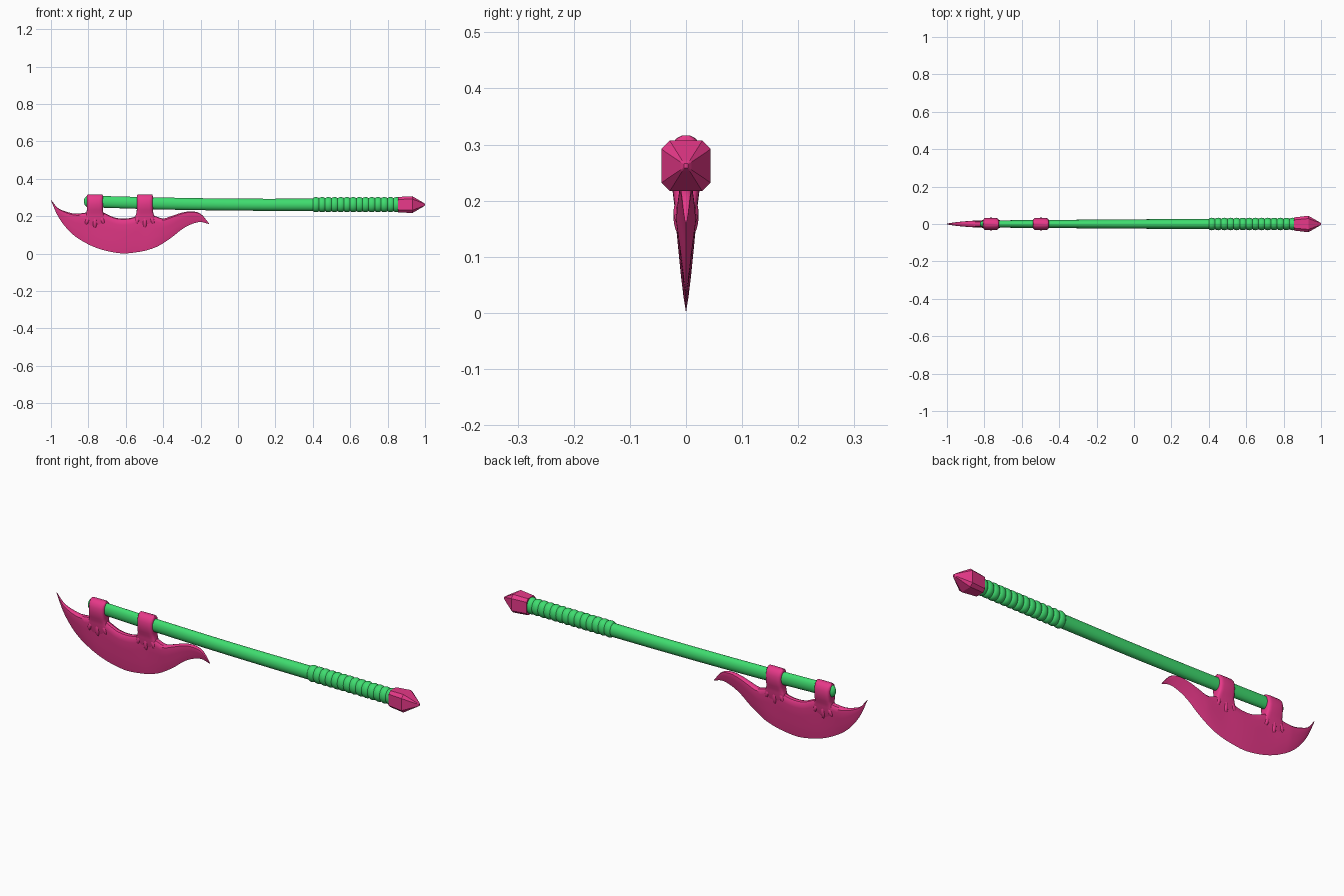
import bpy, bmesh, math
from mathutils import Vector

if "Cube" in bpy.data.objects:
    bpy.data.objects.remove(bpy.data.objects["Cube"])


def material(name, color):
    m = bpy.data.materials.new(name)
    m.diffuse_color = color
    m.use_nodes = True
    m.node_tree.nodes["Principled BSDF"].inputs["Base Color"].default_value = m.diffuse_color
    return m


PINK = material("pink_metal", (0.80, 0.04, 0.25, 1))
GREEN = material("green_wood", (0.05, 0.72, 0.16, 1))


def loft(bm, rings, cap=True):
    """Skin a series of closed rings with quads, capping both ends."""
    vs = [[bm.verts.new(p) for p in r] for r in rings]
    n = len(vs[0])
    for a, b in zip(vs, vs[1:]):
        for i in range(n):
            j = (i + 1) % n
            bm.faces.new((a[i], a[j], b[j], b[i]))
    if cap:
        bm.faces.new(vs[0][::-1])
        bm.faces.new(vs[-1])


def finish(name, bm, mat, angle):
    bmesh.ops.remove_doubles(bm, verts=bm.verts, dist=1e-5)
    bmesh.ops.recalc_face_normals(bm, faces=bm.faces)
    me = bpy.data.meshes.new(name)
    bm.to_mesh(me)
    bm.free()
    ob = bpy.data.objects.new(name, me)
    bpy.context.collection.objects.link(ob)
    me.materials.append(mat)
    bpy.ops.object.select_all(action='DESELECT')
    ob.select_set(True)
    bpy.context.view_layer.objects.active = ob
    if angle:
        bpy.ops.object.shade_smooth_by_angle(angle=math.radians(angle))
    return ob


def interp(table, x):
    """Smooth (cubic) interpolation of table rows keyed on their first value."""
    k = 0
    while k < len(table) - 2 and x > table[k + 1][0]:
        k += 1
    p1, p2 = table[k], table[k + 1]
    p0, p3 = table[max(k - 1, 0)], table[min(k + 2, len(table) - 1)]
    h = p2[0] - p1[0]
    t = (x - p1[0]) / h
    out = []
    for c in range(1, len(p1)):
        m1 = (p2[c] - p0[c]) / (p2[0] - p0[0]) * h
        m2 = (p3[c] - p1[c]) / (p3[0] - p1[0]) * h
        out.append((2*t**3 - 3*t**2 + 1) * p1[c] + (t**3 - 2*t**2 + t) * m1
                   + (3*t**2 - 2*t**3) * p2[c] + (t**3 - t**2) * m2)
    return out


def oval_x(x, zc, ry, rz, n=28):
    return [(x, ry * math.cos(2*math.pi*i/n), zc + rz * math.sin(2*math.pi*i/n)) for i in range(n)]


# Handle: gently bowed oval shaft, x / centre z / y radius / z radius
SHAFT = [(-0.80, 0.279, 0.019, 0.031), (-0.4, 0.268, 0.022, 0.032),
         (0.0, 0.262, 0.025, 0.032), (0.42, 0.261, 0.027, 0.033), (0.90, 0.262, 0.027, 0.034)]
bm = bmesh.new()
rings = [oval_x(-0.80 - 0.024 * math.sin(a), 0.279, 0.019 * math.cos(a), 0.031 * math.cos(a))
         for a in (1.5, 1.2, 0.9, 0.6, 0.3)]
for i in range(25):
    x = -0.80 + 1.68 * i / 24
    rings.append(oval_x(x, *interp(SHAFT, x)))
loft(bm, rings)
finish("handle_shaft", bm, GREEN, 40)

# Grip: wrapped cord, a row of rounded ridges
bm = bmesh.new()
rings, COILS, STEPS = [], 14, 8
for i in range(COILS * STEPS + 1):
    x = 0.40 + 0.465 * i / (COILS * STEPS)
    bump = 0.006 * abs(math.sin(math.pi * i / STEPS)) ** 0.7
    rings.append(oval_x(x, 0.262, 0.0275 + bump, 0.0345 + bump))
loft(bm, rings)
finish("grip_wrap", bm, GREEN, 70)

# Pommel: chamfered square block ending in a blunt pyramid
bm = bmesh.new()


def chamfered(x, hy, hz, c):
    q = [(hy, hz - c), (hy - c, hz), (c - hy, hz), (-hy, hz - c),
         (-hy, c - hz), (c - hy, -hz), (hy - c, -hz), (hy, c - hz)]
    return [(x, y, 0.262 + z) for y, z in q]


loft(bm, [chamfered(0.855, 0.035, 0.041, 0.013), chamfered(0.932, 0.044, 0.045, 0.015),
          chamfered(0.992, 0.010, 0.010, 0.003), chamfered(1.0, 0.004, 0.004, 0.001)])
finish("pommel", bm, PINK, 0)

# Blade: x / back edge z / cutting edge z
OUTLINE = [(-1.0, .288, .284), (-.965, .246, .205), (-.92, .225, .140), (-.87, .214, .092),
           (-.81, .220, .055), (-.765, .228, .034), (-.72, .219, .019), (-.66, .193, .006),
           (-.61, .187, .001), (-.56, .194, .005), (-.50, .220, .015), (-.44, .200, .034),
           (-.40, .188, .056), (-.35, .203, .090), (-.30, .219, .130), (-.25, .226, .157),
           (-.20, .213, .169), (-.155, .162, .158)]
SECTION = [(0.15, 0.25), (0.35, 0.5), (0.6, 0.76), (0.82, 0.98), (0.93, 0.92), (0.98, 0.6)]
bm = bmesh.new()
rings = []
N = 90
for i in range(N + 1):
    x = -0.5775 - 0.4225 * math.cos(math.pi * i / N)
    top, low = interp(OUTLINE, x)
    d = top - low
    t = 0.018 * min(1, max(d, 0.002) / 0.13) ** 0.7
    side = [(f * t, low + v * d) for v, f in SECTION]
    prof = [(0, low)] + side + [(0, top)] + [(-y, z) for y, z in reversed(side)]
    rings.append([(x, y, z) for y, z in prof])
loft(bm, rings)
finish("axe_blade", bm, PINK, 35)

# Sockets: z / half width in x / half depth in y, flaring into the blade
SOCKET = [(.135, .030, .010), (.165, .048, .017), (.185, .056, .020), (.202, .050, .022),
          (.218, .045, .024), (.235, .043, .030), (.262, .043, .0335), (.285, .043, .032),
          (.301, .043, .026), (.311, .042, .017), (.316, .040, .008)]


def socket(name, cx):
    bm = bmesh.new()
    rings = []
    for z, hx, hy in SOCKET:
        ring = []
        for i in range(32):
            c, s = math.cos(2*math.pi*i/32), math.sin(2*math.pi*i/32)
            ring.append((cx + hx * math.copysign(abs(c) ** 0.4, c),
                         hy * math.copysign(abs(s) ** 0.5, s), z))
        rings.append(ring)
    loft(bm, rings)
    # fluted fingers running down onto the blade
    for dx, zc, rz in ((-0.036, .180, .030), (0, .172, .042), (0.036, .180, .030)):
        r = bmesh.ops.create_uvsphere(bm, u_segments=16, v_segments=10, radius=1)
        for v in r["verts"]:
            v.co = Vector((cx + dx * (1.1 - 0.25 * v.co.z) + 0.016 * v.co.x,
                           0.0225 * v.co.y, zc + rz * v.co.z))
    finish(name, bm, PINK, 45)


socket("front_socket", -0.765)
socket("rear_socket", -0.498)
